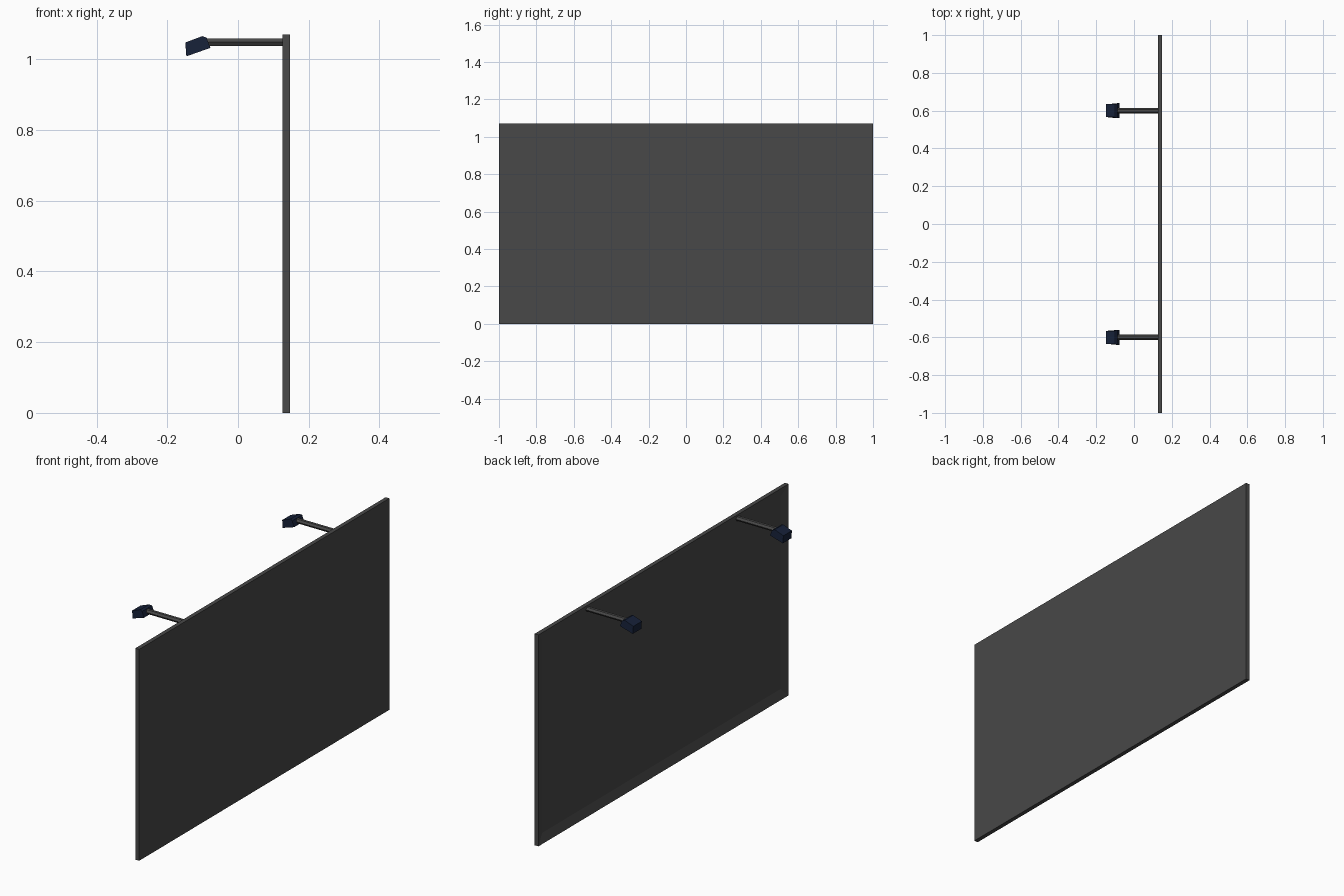
import bpy, bmesh, math
from mathutils import Matrix

if "Cube" in bpy.data.objects:
    bpy.data.objects.remove(bpy.data.objects["Cube"])


def material(name, rgb):
    m = bpy.data.materials.new(name)
    m.diffuse_color = (*rgb, 1)
    m.use_nodes = True
    m.node_tree.nodes["Principled BSDF"].inputs["Base Color"].default_value = m.diffuse_color
    return m


grey = material("dark_grey", (0.065, 0.065, 0.065))
navy = material("navy", (0.008, 0.015, 0.04))


def finish(name, bm, mat):
    bmesh.ops.recalc_face_normals(bm, faces=bm.faces)
    me = bpy.data.meshes.new(name)
    bm.to_mesh(me)
    bm.free()
    me.materials.append(mat)
    ob = bpy.data.objects.new(name, me)
    bpy.context.collection.objects.link(ob)
    return ob


# Board: flat slab with a framed recess on the lit (-x) side
X0, X1, H = 0.126, 0.147, 1.07
bm = bmesh.new()
bmesh.ops.create_cube(bm, size=1)
for v in bm.verts:
    v.co = ((X0 + X1) / 2 + v.co.x * (X1 - X0), v.co.y * 2, H / 2 + v.co.z * H)
bm.normal_update()
lit = [f for f in bm.faces if f.normal.x < -0.9]
bmesh.ops.inset_region(bm, faces=lit, thickness=0.047, use_even_offset=True)
bmesh.ops.translate(bm, vec=(0.012, 0, 0), verts=lit[0].verts[:])
finish("sign_board", bm, grey)

# Side outline of a lamp head: (x, z, half width in y)
HEAD = [(-0.149, 1.047, 0.034), (-0.101, 1.065, 0.034), (-0.089, 1.061, 0.040),
        (-0.078, 1.032, 0.040), (-0.146, 1.008, 0.034)]

for label, y in (("left", 0.6), ("right", -0.6)):
    # Hexagonal support arm
    bm = bmesh.new()
    length = 0.225
    bmesh.ops.create_cone(bm, cap_ends=True, segments=6, radius1=0.0125,
                          radius2=0.0125, depth=length)
    xs = max(v.co.x for v in bm.verts)
    ys = max(v.co.y for v in bm.verts)
    for v in bm.verts:
        a, b, c = v.co
        # long hexagon axis lies sideways
        if xs > ys:
            w, h = a, b
        else:
            w, h = b, a
        v.co = (0.132 - length / 2 + c, y + w * 1.1, 1.048 + h * 0.95)
    finish(label + "_lamp_arm", bm, grey)

    # Tilted flood lamp head
    bm = bmesh.new()
    sides = [[bm.verts.new((x, y + s * w, z)) for x, z, w in HEAD] for s in (-1, 1)]
    for ring in sides:
        bm.faces.new(ring)
    n = len(HEAD)
    for i in range(n):
        j = (i + 1) % n
        bm.faces.new((sides[0][i], sides[0][j], sides[1][j], sides[1][i]))
    finish(label + "_lamp_head", bm, navy)
